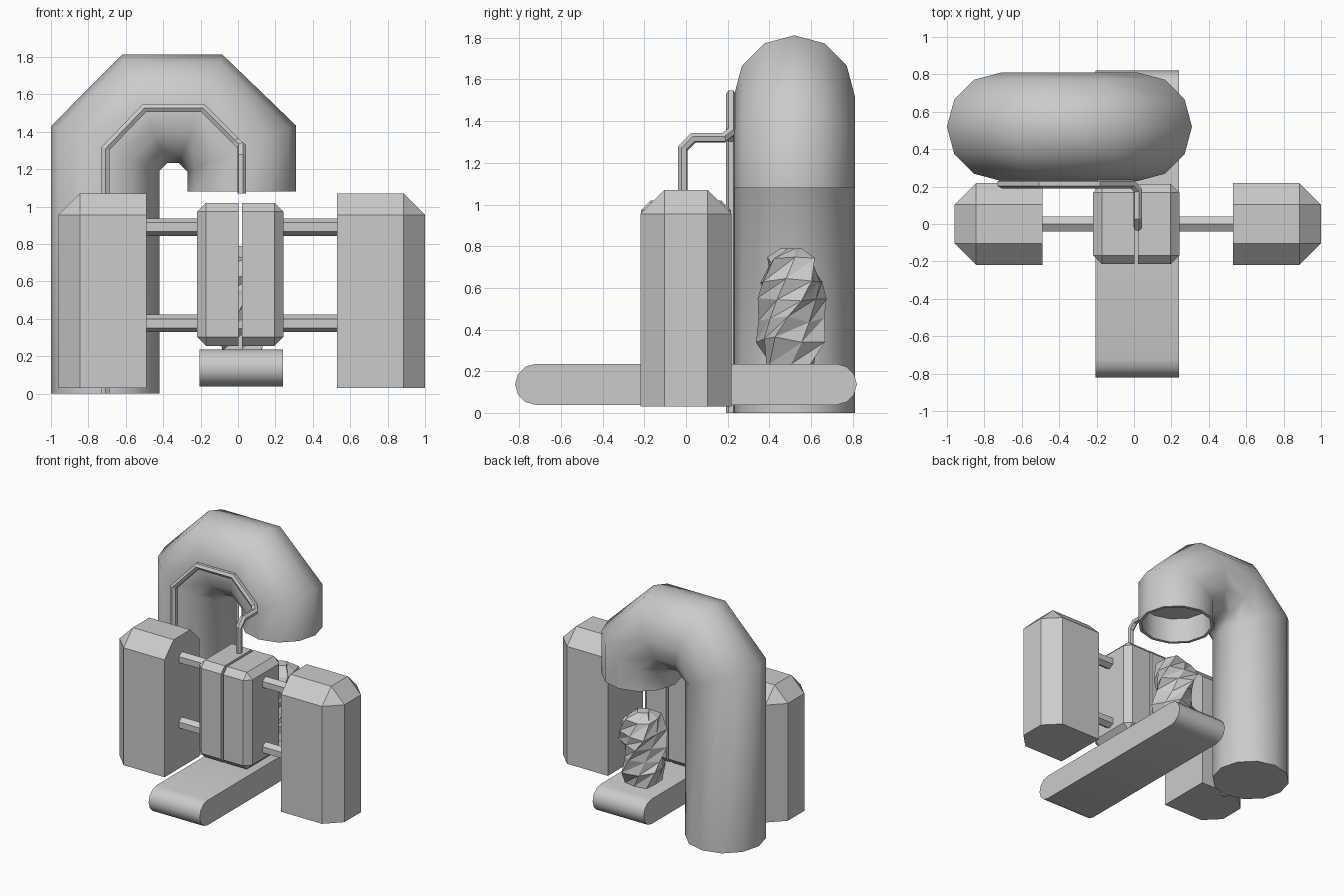
import bpy, bmesh, math, random
from mathutils import Vector

if "Cube" in bpy.data.objects:
    bpy.data.objects.remove(bpy.data.objects["Cube"])

random.seed(4)
grey = bpy.data.materials.new("plain grey")
grey.diffuse_color = (0.6, 0.6, 0.6, 1)
grey.use_nodes = True
grey.node_tree.nodes["Principled BSDF"].inputs["Base Color"].default_value = grey.diffuse_color
MID = 0.02  # machine centre line


def finish(bm, name, smooth=None):
    bmesh.ops.recalc_face_normals(bm, faces=bm.faces)
    mesh = bpy.data.meshes.new(name)
    bm.to_mesh(mesh)
    bm.free()
    mesh.materials.append(grey)
    ob = bpy.data.objects.new(name, mesh)
    bpy.context.collection.objects.link(ob)
    if smooth:
        bpy.ops.object.select_all(action='DESELECT')
        ob.select_set(True)
        bpy.context.view_layer.objects.active = ob
        bpy.ops.object.shade_smooth_by_angle(angle=math.radians(smooth))
    return ob


def chamfered_block(name, inner, outer, half_y, z0, z1, c, c_bottom):
    """Block with a flat inner side and chamfered outer edges."""
    mid = outer - math.copysign(c, outer - inner)
    pts = set()
    for s in (-1, 1):
        for x in (inner, mid):
            pts |= {(x, s * half_y, z0 + c_bottom), (x, s * half_y, z1 - c),
                    (x, s * (half_y - c), z1)}
            if c_bottom:
                pts.add((x, s * (half_y - c), z0))
        pts |= {(outer, s * (half_y - c), z0 + c_bottom), (outer, s * (half_y - c), z1 - c)}
    bm = bmesh.new()
    for p in pts:
        bm.verts.new(p)
    bmesh.ops.convex_hull(bm, input=bm.verts)
    bmesh.ops.dissolve_limit(bm, angle_limit=0.01, verts=bm.verts, edges=bm.edges)
    return finish(bm, name)


def sweep(name, path, radius, sides, smooth=None, hollow=None):
    """Round pipe along a path with mitred corners; hollow = (rim, depth) at the end."""
    path = [Vector(p) for p in path]
    dirs = [(b - a).normalized() for a, b in zip(path, path[1:])]
    u = dirs[0].orthogonal().normalized()
    if abs(dirs[0].z) > 0.9:
        u = Vector((0, 1, 0))
    v = dirs[0].cross(u)
    ring = [path[0] + radius * (u * math.cos(a) + v * math.sin(a))
            for a in (2 * math.pi * i / sides for i in range(sides))]
    rings = [ring]
    for i, d in enumerate(dirs):
        nxt = dirs[i + 1] if i + 1 < len(dirs) else d
        n = (d + nxt).normalized()
        p = path[i + 1]
        ring = [q + d * ((p - q).dot(n) / d.dot(n)) for q in ring]
        rings.append(ring)
    if hollow:
        k = 1 - hollow[0] / radius
        lip = [path[-1] + (q - path[-1]) * k for q in ring]
        rings += [lip, [q - dirs[-1] * hollow[1] for q in lip]]
    bm = bmesh.new()
    vs = [[bm.verts.new(q) for q in r] for r in rings]
    for a, b in zip(vs, vs[1:]):
        for i in range(sides):
            j = (i + 1) % sides
            bm.faces.new((a[i], a[j], b[j], b[i]))
    bm.faces.new(vs[0])
    bm.faces.new(vs[-1])
    return finish(bm, name, smooth)


# Side towers, mould halves and the rods joining them
for side, s in (("left", -1), ("right", 1)):
    chamfered_block(side + "_tower", MID + s * 0.508, MID + s * 0.98, 0.218, 0.03, 1.07, 0.115, 0)
    chamfered_block(side + "_mould_half", MID - 0.008 + s * 0.01, MID - 0.008 + s * 0.23,
                    0.215, 0.255, 1.02, 0.047, 0.047)
    for level, z in (("lower", 0.375), ("upper", 0.89)):
        bm = bmesh.new()
        rows = [[bm.verts.new((MID + s * x, 0.047 * math.sin(a), z + 0.047 * math.cos(a)))
                 for a in (math.pi / 3 * i for i in range(6))] for x in (0.2, 0.52)]
        for i in range(6):
            j = (i + 1) % 6
            bm.faces.new((rows[0][i], rows[0][j], rows[1][j], rows[1][i]))
        for r in rows:
            bm.faces.new(r)
        finish(bm, f"{side}_{level}_rod")

# Conveyor with rounded ends
bm = bmesh.new()
outline = []
for s in (1, -1):
    for i in range(7):
        a = math.pi / 2 - math.pi * i / 6
        outline.append((s * (0.722 + 0.098 * math.cos(a)), 0.137 + s * 0.098 * math.sin(a)))
face = bm.faces.new([bm.verts.new((-0.205, y, z)) for y, z in outline])
ext = bmesh.ops.extrude_face_region(bm, geom=[face], use_keep_orig=True)
bmesh.ops.translate(bm, vec=(0.445, 0, 0),
                    verts=[g for g in ext["geom"] if isinstance(g, bmesh.types.BMVert)])
finish(bm, "conveyor", 40)

# Large bent duct, open at its hanging end
sweep("duct", [(-0.71, 0.52, 0), (-0.71, 0.52, 1.31), (-0.5, 0.52, 1.522),
               (-0.2, 0.52, 1.522), (0.02, 0.52, 1.31), (0.02, 0.52, 1.08)],
      0.29, 12, 50, (0.025, 0.2))

# Thin feed pipe running along the duct and over to the mould
sweep("feed_pipe", [(-0.708, 0.215, 0), (-0.708, 0.215, 1.31), (-0.5, 0.215, 1.527),
                    (-0.19, 0.215, 1.527), (-0.01, 0.215, 1.347), (0.02, 0.18, 1.32),
                    (0.02, 0.035, 1.32), (0.02, -0.015, 1.27), (0.02, -0.015, 1.07)],
      0.024, 6)

# Crumpled lump on the conveyor: twisted, jittered rings
bm = bmesh.new()
levels = [(0.235, 0.13), (0.35, 0.165), (0.45, 0.145), (0.55, 0.16),
          (0.64, 0.165), (0.73, 0.125), (0.79, 0.05)]
rows = []
for k, (z, r) in enumerate(levels):
    row = []
    for i in range(8):
        a = 2 * math.pi * i / 8 + 0.35 * k
        rr = r * (1.08 if i % 2 else 0.86) * random.uniform(0.92, 1.08)
        dz = random.uniform(-0.02, 0.02) if 0 < k < 6 else 0
        row.append(bm.verts.new((MID + rr * math.cos(a), 0.505 + rr * math.sin(a), z + dz)))
    rows.append(row)
for a, b in zip(rows, rows[1:]):
    for i in range(8):
        j = (i + 1) % 8
        bm.faces.new((a[i], a[j], b[j]))
        bm.faces.new((a[i], b[j], b[i]))
bm.faces.new(rows[0])
bm.faces.new(rows[-1])
finish(bm, "crumpled_lump")
